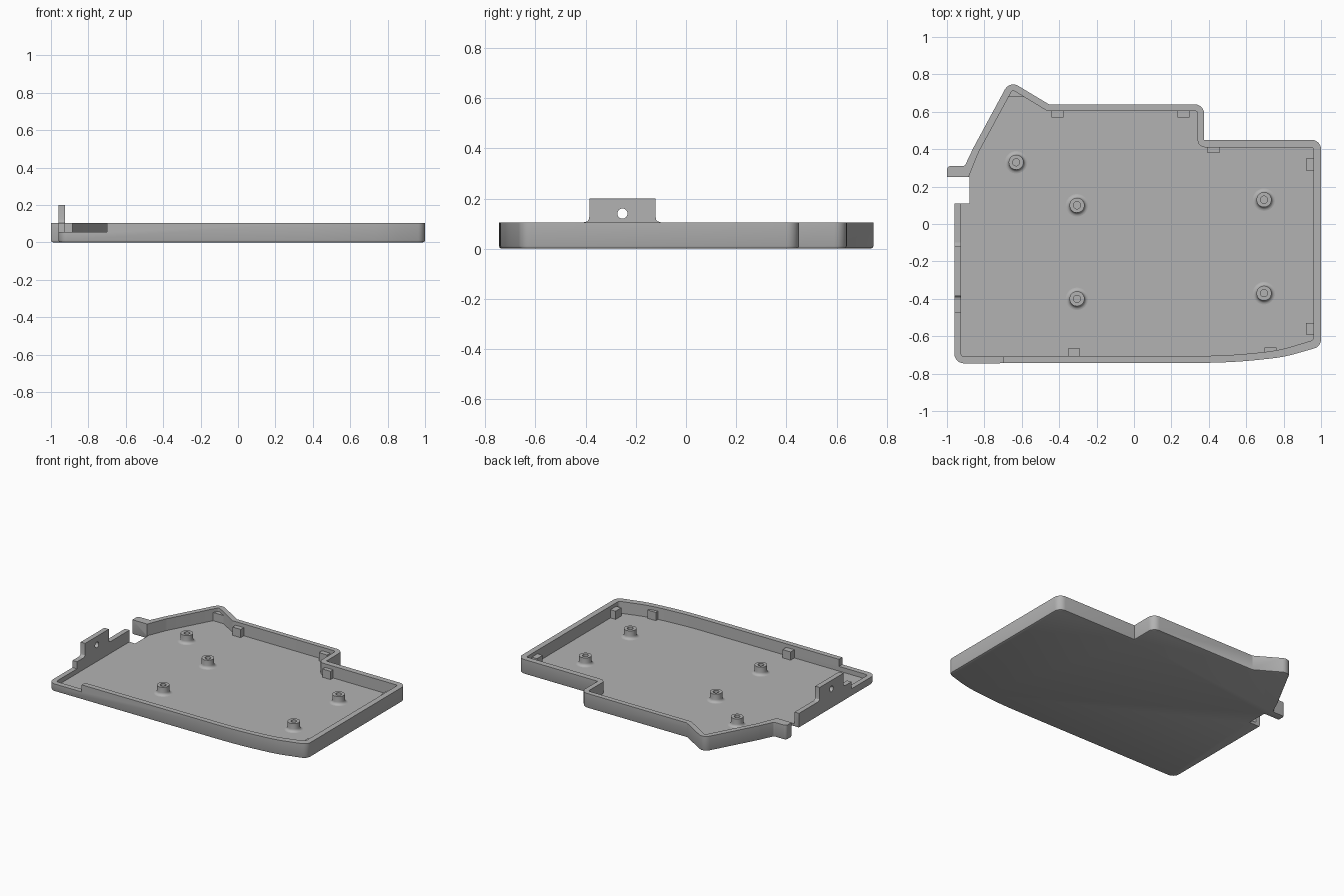
import bpy, bmesh, math
from mathutils import Vector, Matrix

cube = bpy.data.objects.get("Cube")
if cube:
    bpy.data.objects.remove(cube)

FLOOR, REST, RIM = 0.022, 0.08, 0.105   # floor top, board rest height, wall top

grey = bpy.data.materials.new("matte_grey")
grey.use_nodes = True
grey.diffuse_color = (0.45, 0.45, 0.45, 1)
grey.node_tree.nodes["Principled BSDF"].inputs["Base Color"].default_value = grey.diffuse_color


def make(name, bm):
    bmesh.ops.recalc_face_normals(bm, faces=bm.faces[:])
    mesh = bpy.data.meshes.new(name)
    bm.to_mesh(mesh)
    bm.free()
    mesh.materials.append(grey)
    ob = bpy.data.objects.new(name, mesh)
    bpy.context.collection.objects.link(ob)
    return ob


def rounded(corners, steps=6):
    """Turn (x, y, radius) corners into an outline with arc corners."""
    out = []
    for i, (x, y, r) in enumerate(corners):
        p = Vector((x, y))
        if r == 0:
            out.append(p)
            continue
        a = (Vector(corners[i - 1][:2]) - p).normalized()
        b = (Vector(corners[(i + 1) % len(corners)][:2]) - p).normalized()
        half = a.angle(b) / 2
        t = r / math.tan(half)
        center = p + (a + b).normalized() * (r / math.sin(half))
        start, end = p + a * t - center, p + b * t - center
        turn = start.angle_signed(end)
        for k in range(steps + 1):
            out.append(center + Matrix.Rotation(-turn * k / steps, 2) @ start)
    return out


def prism(name, outline, z0, z1, bevel=0):
    bm = bmesh.new()
    base = bm.faces.new([bm.verts.new((p[0], p[1], z0)) for p in outline])
    res = bmesh.ops.extrude_face_region(bm, geom=[base], use_keep_orig=True)
    top = [v for v in res["geom"] if isinstance(v, bmesh.types.BMVert)]
    bmesh.ops.translate(bm, verts=top, vec=(0, 0, z1 - z0))
    if bevel:
        bmesh.ops.recalc_face_normals(bm, faces=bm.faces[:])
        edges = [e for e in bm.edges if all(abs(v.co.z - z0) < 1e-5 for v in e.verts)]
        bmesh.ops.bevel(bm, geom=edges, offset=bevel, segments=2, profile=0.5,
                        affect='EDGES', clamp_overlap=False)
    return make(name, bm)


def box(name, x0, x1, y0, y1, z0, z1):
    return prism(name, [(x0, y0), (x1, y0), (x1, y1), (x0, y1)], z0, z1)


def cut(ob, cutter):
    mod = ob.modifiers.new("cut", 'BOOLEAN')
    mod.operation, mod.solver, mod.object = 'DIFFERENCE', 'EXACT', cutter
    bpy.context.view_layer.objects.active = ob
    bpy.ops.object.modifier_apply(modifier=mod.name)
    bpy.data.objects.remove(cutter)


def smooth(ob):
    bpy.ops.object.select_all(action='DESELECT')
    ob.select_set(True)
    bpy.context.view_layer.objects.active = ob
    bpy.ops.object.shade_smooth_by_angle(angle=math.radians(30))


# Tray: outer outline with the side notch, hollowed by the inner outline
outer = rounded([
    (-0.96, -0.745, 0.05), (0.52, -0.742, 3), (0.8, -0.712, 0.8), (1, -0.655, 0.05),
    (1, 0.45, 0.05), (0.375, 0.45, 0), (0.375, 0.64, 0.05), (-0.455, 0.64, 0),
    (-0.665, 0.766, 0.05), (-0.86, 0.405, 0.1), (-0.905, 0.31, 0.015),
    (-1, 0.31, 0.02), (-1, 0.25, 0), (-0.88, 0.25, 0), (-0.88, 0.11, 0), (-0.96, 0.11, 0)])
inner = rounded([
    (-0.925, -0.708, 0.015), (0.5, -0.705, 3), (0.77, -0.677, 0.8), (0.96, -0.62, 0.02),
    (0.96, 0.41, 0.012), (0.34, 0.41, 0.04), (0.34, 0.605, 0.015), (-0.465, 0.605, 0),
    (-0.65, 0.717, 0.012), (-0.83, 0.385, 0.1), (-0.885, 0.249, 0), (-0.925, 0.249, 0)])
tray = prism("tray", outer, 0, RIM, bevel=0.012)
cut(tray, prism("hollow_cutter", inner, FLOOR, 0.3))

# Lowered wall around the front right corner
cut(tray, box("low_wall_cutter", -1.2, -0.7, -0.9, -0.475, 0.055, 0.3))
smooth(tray)

# Upright tab on the right wall, flared at its foot, with a round hole
MID, HALF = -0.253, 0.132
side = [(0.022, RIM), (0.008, 0.109), (0.002, 0.116), (0, 0.127), (0, 0.2)]
profile = [(MID + HALF + d, z) for d, z in side]
profile += [(MID - HALF - d, z) for d, z in reversed(side)]
tab = prism("side_tab", profile, -0.96, -0.925)
tab.data.transform(Matrix(((0, 0, 1, 0), (1, 0, 0, 0), (0, 1, 0, 0), (0, 0, 0, 1))))
bm = bmesh.new()
bmesh.ops.create_cone(bm, cap_ends=True, segments=32, radius1=0.02, radius2=0.02, depth=0.2,
                      matrix=Matrix.Translation((-0.94, MID, 0.14)) @ Matrix.Rotation(math.pi / 2, 4, 'Y'))
cut(tab, make("hole_cutter", bm))
smooth(tab)

# Hollow screw posts with a filleted foot
post = [(0.04 + 0.02 * (1 - math.sin(a)), FLOOR + 0.02 * (1 - math.cos(a)))
        for a in [math.pi / 2 * k / 5 for k in range(6)]]
post += [(0.04, REST), (0.019, REST), (0.019, FLOOR + 0.001), (0, FLOOR + 0.001)]
for i, (x, y) in enumerate([(-0.63, 0.33), (-0.305, 0.1), (0.695, 0.13),
                            (0.695, -0.37), (-0.305, -0.4)]):
    bm = bmesh.new()
    vs = [bm.verts.new((r, 0, z)) for r, z in post]
    es = [bm.edges.new(pair) for pair in zip(vs, vs[1:])]
    bmesh.ops.spin(bm, geom=vs + es, cent=(0, 0, 0), axis=(0, 0, 1),
                   angle=2 * math.pi, steps=32, use_merge=True)
    bmesh.ops.remove_doubles(bm, verts=bm.verts[:], dist=1e-5)
    bmesh.ops.translate(bm, verts=bm.verts[:], vec=(x, y, 0))
    smooth(make(f"screw_post_{i + 1}", bm))

# Small board rests along the walls
for i, (x, y) in enumerate([(-0.41, 0.59), (0.265, 0.59), (0.425, 0.4), (-0.32, -0.69), (0.73, -0.685)]):
    box(f"wall_rest_{i + 1}", x - 0.032, x + 0.032, y - 0.02, y + 0.025, FLOOR - 0.005, REST)
for i, y in enumerate([0.317, -0.56]):
    box(f"left_rest_{i + 1}", 0.92, 0.97, y - 0.032, y + 0.032, FLOOR - 0.005, REST)

# Triangular rest in the peak of the back wall
prism("peak_rest", [(-0.685, 0.68), (-0.58, 0.68), (-0.65, 0.73)], FLOOR - 0.005, REST)
